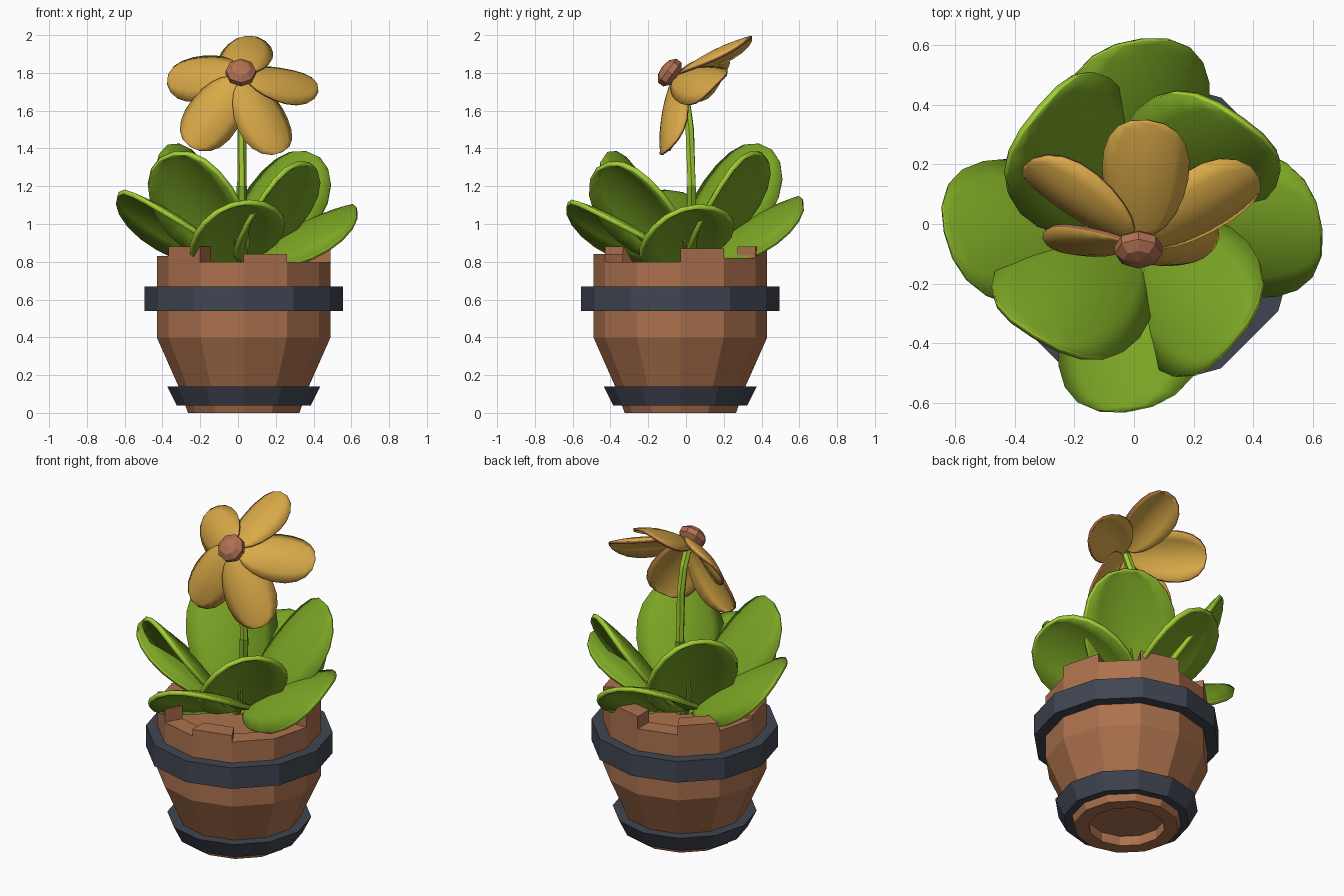
import bpy, bmesh, math
from math import sin, cos, pi, radians
from mathutils import Matrix, Vector

if "Cube" in bpy.data.objects:
    bpy.data.objects.remove(bpy.data.objects["Cube"])


def material(name, *rgb):
    lin = [((c / 255 + 0.055) / 1.055) ** 2.4 for c in rgb]
    m = bpy.data.materials.new(name)
    m.diffuse_color = (*lin, 1)
    m.use_nodes = True
    m.node_tree.nodes["Principled BSDF"].inputs["Base Color"].default_value = m.diffuse_color
    return m


TERRACOTTA = material("terracotta", 172, 113, 77)
IRON = material("dark iron", 64, 69, 81)
GREEN = material("leaf green", 122, 164, 36)
LIME = material("lime edge", 164, 208, 52)
YELLOW = material("petal yellow", 217, 169, 72)
BROWN = material("flower centre brown", 178, 113, 82)
RUST = material("petal edge", 160, 100, 64)

POT = Vector((0.03, -0.03, 0))
SIDES = 12


def finish(name, bm, mats, smooth=None):
    bmesh.ops.remove_doubles(bm, verts=bm.verts, dist=1e-5)
    bmesh.ops.recalc_face_normals(bm, faces=bm.faces)
    me = bpy.data.meshes.new(name)
    bm.to_mesh(me)
    bm.free()
    for m in mats:
        me.materials.append(m)
    ob = bpy.data.objects.new(name, me)
    bpy.context.collection.objects.link(ob)
    if smooth:
        bpy.ops.object.select_all(action='DESELECT')
        ob.select_set(True)
        bpy.context.view_layer.objects.active = ob
        bpy.ops.object.shade_smooth_by_angle(angle=radians(smooth))
    return ob


def lathe(name, profile, mat, closed=False):
    """Turn an (r, z) profile around the pot axis."""
    bm = bmesh.new()
    pts = profile + profile[:1] if closed else profile
    for k in range(SIDES):
        a, b = 2 * pi * k / SIDES, 2 * pi * (k + 1) / SIDES
        for (r0, z0), (r1, z1) in zip(pts, pts[1:]):
            quad = [(r0, z0, a), (r0, z0, b), (r1, z1, b), (r1, z1, a)]
            if r0 == 0:
                quad.pop(0)
            elif r1 == 0:
                quad.pop()
            bm.faces.new([bm.verts.new(POT + Vector((r * cos(t), r * sin(t), z)))
                          for r, z, t in quad])
    return finish(name, bm, [mat])


def blade(name, length, half_width, egg, dome, bow, thick, matrix, mats):
    """Domed egg-shaped slab used for leaves and petals; rim takes mats[1]."""
    bm = bmesh.new()
    n, m = 10, 6
    grid = []
    for i in range(n + 1):
        t = pi * i / n
        x = length * (1 - cos(t)) / 2
        h = half_width * max(sin(t), 0) ** 0.9 * (1 - egg * cos(t)) if 0 < i < n else 0
        row = []
        for j in range(m + 1):
            v = 2 * j / m - 1
            z = -dome * (v * h / half_width) ** 2 - bow * cos(t) ** 2
            row.append(bm.verts.new(matrix @ Vector((x, v * h, z))))
        grid.append(row)
    for i in range(n):
        for j in range(m):
            bm.faces.new((grid[i][j], grid[i + 1][j], grid[i + 1][j + 1], grid[i][j + 1]))
    ob = finish(name, bm, mats, 40)
    s = ob.modifiers.new("thickness", 'SOLIDIFY')
    s.thickness, s.offset, s.material_offset_rim = thick, 0, 1
    ob.modifiers.move(len(ob.modifiers) - 1, 0)
    return ob


def tube(name, points, radius, sides, mat):
    """Rod following a short path."""
    bm = bmesh.new()
    pts = [Vector(p) for p in points]
    rings = []
    for i, p in enumerate(pts):
        d = pts[min(i + 1, len(pts) - 1)] - pts[max(i - 1, 0)]
        q = d.to_track_quat('Z', 'Y')
        rings.append([bm.verts.new(p + q @ Vector((radius * cos(2 * pi * k / sides),
                                                   radius * sin(2 * pi * k / sides), 0)))
                      for k in range(sides)])
    for a, b in zip(rings, rings[1:]):
        for k in range(sides):
            l = (k + 1) % sides
            bm.faces.new((a[k], a[l], b[l], b[k]))
    bm.faces.new(rings[0])
    bm.faces.new(rings[-1])
    return finish(name, bm, [mat])


# Barrel pot with recessed underside and inner floor
lathe("pot_body", [(0, 0.06), (0.215, 0.06), (0.215, 0), (0.295, 0), (0.345, 0.14), (0.46, 0.4),
                   (0.46, 0.79), (0.35, 0.79), (0.35, 0.75), (0, 0.75)], TERRACOTTA)

# Uneven stave ends around the rim
tops = [0.87, 0.82, 0.88, 0.805, 0.86, 0.81, 0.83, 0.88, 0.80, 0.84, 0.80, 0.80]
bm = bmesh.new()
for k, top in enumerate(tops):
    a, b = 2 * pi * k / SIDES, 2 * pi * (k + 1) / SIDES
    lo, hi = ([bm.verts.new(POT + Vector((r * cos(t), r * sin(t), z)))
               for r, t in ((0.46, a), (0.46, b), (0.35, b), (0.35, a))] for z in (0.785, top))
    bm.faces.new(hi)
    bm.faces.new(lo[::-1])
    for i in range(4):
        j = (i + 1) % 4
        bm.faces.new((lo[i], lo[j], hi[j], hi[i]))
bmesh.ops.recalc_face_normals(bm, faces=bm.faces)
me = bpy.data.meshes.new("stave_ends")
bm.to_mesh(me)
bm.free()
me.materials.append(TERRACOTTA)
bpy.context.collection.objects.link(bpy.data.objects.new("stave_ends", me))

# Iron hoops
lathe("upper_hoop", [(0.44, 0.54), (0.525, 0.54), (0.525, 0.67), (0.44, 0.67)], IRON, True)
lathe("lower_hoop", [(0.29, 0.04), (0.355, 0.04), (0.405, 0.14), (0.33, 0.14)], IRON, True)

# Leaves: azimuth, slope, roll, length, half width
leaves = [(357, 26, 20, 0.63, 0.26), (86, 30, 20, 0.64, 0.26),
          (181, 32, 20, 0.67, 0.26), (266, 28, 20, 0.64, 0.26),
          (43, 53, 14, 0.71, 0.26), (128, 55, 14, 0.74, 0.265),
          (227, 53, 14, 0.71, 0.26), (307, 49, 14, 0.68, 0.255)]
for i, (az, slope, roll, length, half) in enumerate(leaves):
    mat = (Matrix.Translation((0, 0, 0.83)) @ Matrix.Rotation(radians(az), 4, 'Z')
           @ Matrix.Translation((0.05, 0, 0)) @ Matrix.Rotation(-radians(slope), 4, 'Y')
           @ Matrix.Rotation(radians(roll), 4, 'X'))
    blade(f"leaf_{i + 1}", length, half, 0.06, 0.08, 0.035, 0.026, mat, [GREEN, LIME])
    tube(f"leaf_stalk_{i + 1}", [(0, 0, 0.74), mat @ Vector((0.03, 0, -0.04)),
                                 mat @ Vector((length * 0.36, 0, -0.01))], 0.013, 5, LIME)

# Flower stem, plain green at the foot
tube("stem_foot", [(0.02, 0.02, 0.74), (0.02, 0.03, 1.2)], 0.027, 6, GREEN)
tube("flower_stem", [(0.02, 0.03, 1.2), (0.02, 0.02, 1.5),
                     (0.015, 0.0, 1.65), (0.015, -0.05, 1.77)], 0.024, 6, LIME)

# Flower frame: local z faces front and up, local y is the flower's up
right, up, out = Vector((1, 0, 0)), Vector((0, 0.6, 0.8)), Vector((0, -0.8, 0.6))
frame = Matrix((right, up, out)).transposed().to_4x4()
frame.translation = (0.015, -0.07, 1.79)

# Five swept-back, slightly twisted petals
for k in range(5):
    mat = (frame @ Matrix.Rotation(radians(86 + 72 * k), 4, 'Z')
           @ Matrix.Rotation(radians(26), 4, 'Y') @ Matrix.Translation((0.03, 0, 0.012))
           @ Matrix.Rotation(radians(-9), 4, 'X'))
    blade(f"petal_{k + 1}", 0.435, 0.143, 0.12, 0.06, 0.025, 0.014, mat, [YELLOW, RUST])

# Faceted flower centre
bm = bmesh.new()
bmesh.ops.create_uvsphere(bm, u_segments=8, v_segments=5, radius=0.084,
                          matrix=frame @ Matrix.Translation((0, 0, 0.02))
                          @ Matrix.Diagonal((1, 1, 0.62, 1)))
finish("flower_centre", bm, [BROWN])
